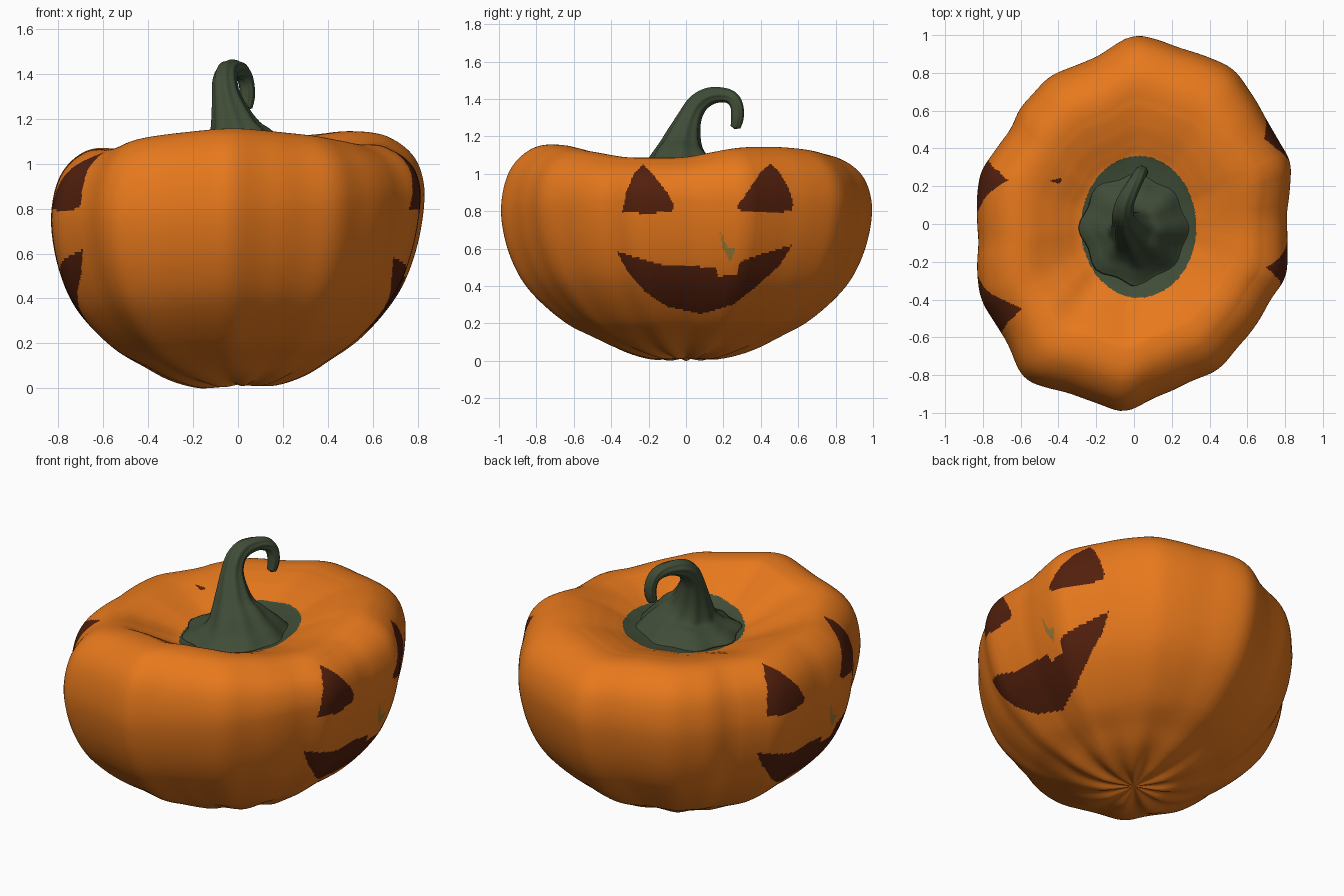
import bpy, bmesh, math
from mathutils import Vector

if "Cube" in bpy.data.objects:
    bpy.data.objects.remove(bpy.data.objects["Cube"])


def material(name, rgb):
    m = bpy.data.materials.new(name)
    m.diffuse_color = (*rgb, 1)
    m.use_nodes = True
    m.node_tree.nodes["Principled BSDF"].inputs["Base Color"].default_value = m.diffuse_color
    return m


ORANGE = material("pumpkin orange", (0.8, 0.19, 0.012))
BROWN = material("carved dark brown", (0.085, 0.014, 0.004))
GREEN = material("stem green", (0.05, 0.073, 0.038))
OLIVE = material("olive mark", (0.33, 0.19, 0.035))


def clamp(v):
    return max(0.0, min(1.0, v))


def catmull(pts, n):
    """Smooth curve through points of any dimension."""
    out = []
    last = len(pts) - 1
    for i in range(last):
        p = [pts[max(0, min(last, i + k))] for k in (-1, 0, 1, 2)]
        for j in range(n):
            t = j / n
            out.append([0.5 * (2 * b + (c - a) * t + (2 * a - 5 * b + 4 * c - d) * t * t
                               + (3 * b - a - 3 * c + d) * t ** 3) for a, b, c, d in zip(*p)])
    return out + [list(pts[-1])]


def periodic(table, a):
    """Linear lookup in a sorted table of (angle in degrees, value)."""
    a %= 360
    t = [(table[-1][0] - 360, table[-1][1])] + table + [(table[0][0] + 360, table[0][1])]
    for (a0, v0), (a1, v1) in zip(t, t[1:]):
        if a0 <= a <= a1:
            return v0 + (v1 - v0) * (a - a0) / max(a1 - a0, 1e-6)


def soft(table, a, w):
    return sum(periodic(table, a + w * k) for k in (-1, -.5, 0, .5, 1)) / 5


def inside(poly, x, y):
    hit = False
    for (x0, y0), (x1, y1) in zip(poly, poly[1:] + poly[:1]):
        if (y0 > y) != (y1 > y) and x < x0 + (x1 - x0) * (y - y0) / (y1 - y0):
            hit = not hit
    return hit


def skin(bm, rings, start, end):
    """Join closed rings into a tube with a point at both ends."""
    vs = [[bm.verts.new(c) for c in r] for r in rings]
    n = len(vs[0])
    for a, b in zip(vs, vs[1:]):
        for i in range(n):
            bm.faces.new((a[i], a[(i + 1) % n], b[(i + 1) % n], b[i]))
    for ring, tip in ((vs[0], start), (vs[-1], end)):
        v = bm.verts.new(tip)
        for i in range(n):
            bm.faces.new((ring[i], ring[(i + 1) % n], v))
    bmesh.ops.recalc_face_normals(bm, faces=bm.faces[:])


def finish(name, bm, mats):
    for f in bm.faces:
        f.smooth = True
    me = bpy.data.meshes.new(name)
    bm.to_mesh(me)
    bm.free()
    for m in mats:
        me.materials.append(m)
    ob = bpy.data.objects.new(name, me)
    bpy.context.collection.objects.link(ob)
    return ob


# Lumpy outline seen from above
OUTLINE = [(0, 1.003), (.11, .98), (.24, .93), (.4, .88), (.53, .82), (.6, .72), (.7, .55), (.77, .43),
           (.83, .33), (.825, .2), (.805, .05), (.81, -.1), (.805, -.28), (.72, -.4), (.62, -.57),
           (.54, -.66), (.45, -.77), (.3, -.83), (.1, -.92), (-.05, -1), (-.2, -.945), (-.35, -.89),
           (-.58, -.825), (-.63, -.73), (-.66, -.64), (-.73, -.53), (-.81, -.4), (-.83, -.25),
           (-.82, -.1), (-.83, .03), (-.825, .2), (-.81, .28), (-.74, .38), (-.65, .5), (-.6, .62),
           (-.54, .68), (-.45, .78), (-.3, .84), (-.18, .89), (-.1, .95)]
RADIUS = sorted((math.degrees(math.atan2(y, x)) % 360, math.hypot(x, y)) for x, y in OUTLINE)
# Height of the shoulder around the top
SHOULDER = [(0, 1.1), (25, 1.155), (45, 1.16), (65, 1.14), (90, 1.11), (120, 1.1), (150, 1.08), (180, 1.085),
            (215, 1.075), (240, 1.14), (255, 1.16), (268, 1.175), (300, 1.14), (328, 1.1)]
# Side profile: fraction of radius, height
PROFILE = [(.03, .035), (.2, .04), (.36, .08), (.5, .145), (.65, .225), (.8, .35), (.9, .475), (.97, .64),
           (1, .82), (.975, .97), (.91, 1.07), (.8, 1.135), (.67, 1.14), (.54, 1.095), (.43, 1.045),
           (.34, 1.01), (.2, .995), (.03, .995)]

# Column angles, closer together on the two carved sides
angles = []
for a0, a1, n in ((-42, 42, 160), (42, 138, 55), (138, 222, 160), (222, 318, 55)):
    angles += [a0 + (a1 - a0) * i / n for i in range(n)]
columns = [(math.radians(d), soft(RADIUS, d, 3), soft(SHOULDER, d, 6)) for d in angles]


def body_point(f, z, col):
    a, r, top = col
    x, y = f * r * math.cos(a), f * r * math.sin(a)
    w = clamp((z - .82) / .3) * clamp((f - .25) / .4)
    pinch = .012 * math.cos(11 * a) * clamp(1 - z / .2) * clamp(f * 5)
    lean = .07 * x * (1 - w)
    if x > 0:
        lean *= clamp(z / .8)
    if z > .9:
        lean += .06 * y * clamp(2 - f * 3)
    return Vector((x, y, z + w * (top - 1.14) + lean + pinch))


rings = [[body_point(f, z, c) for c in columns] for f, z in catmull(PROFILE, 15)]
low = min(p.z for r in rings for p in r)
for r in rings:
    for p in r:
        p.z -= low

# Face shapes as (sideways, height)
LEFT_EYE = [(-.34, .8), (-.32, .9), (-.28, 1), (-.23, 1.05), (-.18, 1), (-.1, .9), (-.06, .82),
            (-.08, .8), (-.2, .785)]
RIGHT_EYE = [(.27, .82), (.32, .89), (.4, 1.01), (.45, 1.055), (.5, 1.01), (.55, .92), (.575, .83),
             (.56, .8), (.42, .79), (.3, .8)]
MOUTH = [(-.37, .585), (-.29, .56), (-.12, .51), (.16, .5), (.17, .45), (.27, .46), (.29, .53),
         (.4, .57), (.57, .62), (.5, .51), (.38, .4), (.25, .3), (.08, .25), (-.1, .29), (-.22, .37),
         (-.32, .49)]
MARK = [(.18, .7), (.195, .6), (.24, .53), (.265, .6), (.22, .61), (.2, .66)]

# Pumpkin body, with the same face on both x sides
bm = bmesh.new()
skin(bm, rings, (0, 0, .035 - low), (0, 0, .995 - low))
for f in bm.faces:
    c = f.calc_center_median()
    side = c.y if c.x > 0 else -c.y
    if c.z > .85 and ((c.x - .025) / .305) ** 2 + ((c.y + .015) / .375) ** 2 < 1:
        f.material_index = 2
    elif abs(c.x) > .35 and abs(side) < .62 and math.hypot(c.x, c.y) > .45 and .2 < c.z < 1.07:
        if any(inside(s, side, c.z) for s in (LEFT_EYE, RIGHT_EYE, MOUTH)):
            f.material_index = 1
        elif inside(MARK, side, c.z):
            f.material_index = 3
finish("pumpkin_body", bm, (ORANGE, BROWN, GREEN, OLIVE))

# Hooked stem with a flared, ribbed foot: x, y, z, radius
STEM = [(.02, -.02, .975, .3), (.02, -.025, 1.02, .235), (.01, -.03, 1.08, .165), (-.01, -.025, 1.14, .118),
        (-.03, -.01, 1.21, .088), (-.052, .02, 1.3, .062), (-.058, .06, 1.37, .053),
        (-.045, .12, 1.412, .046), (-.01, .19, 1.422, .038), (.02, .245, 1.405, .035),
        (.037, .272, 1.36, .033), (.042, .275, 1.3, .032), (.037, .265, 1.25, .026)]
path = catmull(STEM, 5)
centres = [Vector(p[:3]) for p in path]
stem_rings = []
for i, p in enumerate(path):
    t = (centres[min(i + 1, len(path) - 1)] - centres[max(i - 1, 0)]).normalized()
    if i < 10:
        t = t.lerp(Vector((0, 0, 1)), 1 - i / 10).normalized()
    u = (Vector((1, 0, 0)) - t * t.x).normalized()
    v = t.cross(u)
    ring = []
    for k in range(48):
        a = 2 * math.pi * k / 48
        r = p[3] * (1 + .05 * math.cos(8 * a))
        ring.append(centres[i] + u * (r * math.cos(a)) + v * (r * math.sin(a)))
    stem_rings.append(ring)
bm = bmesh.new()
skin(bm, stem_rings, centres[0], centres[-1] + Vector((-.002, -.004, -.012)))
finish("stem", bm, (GREEN,))
